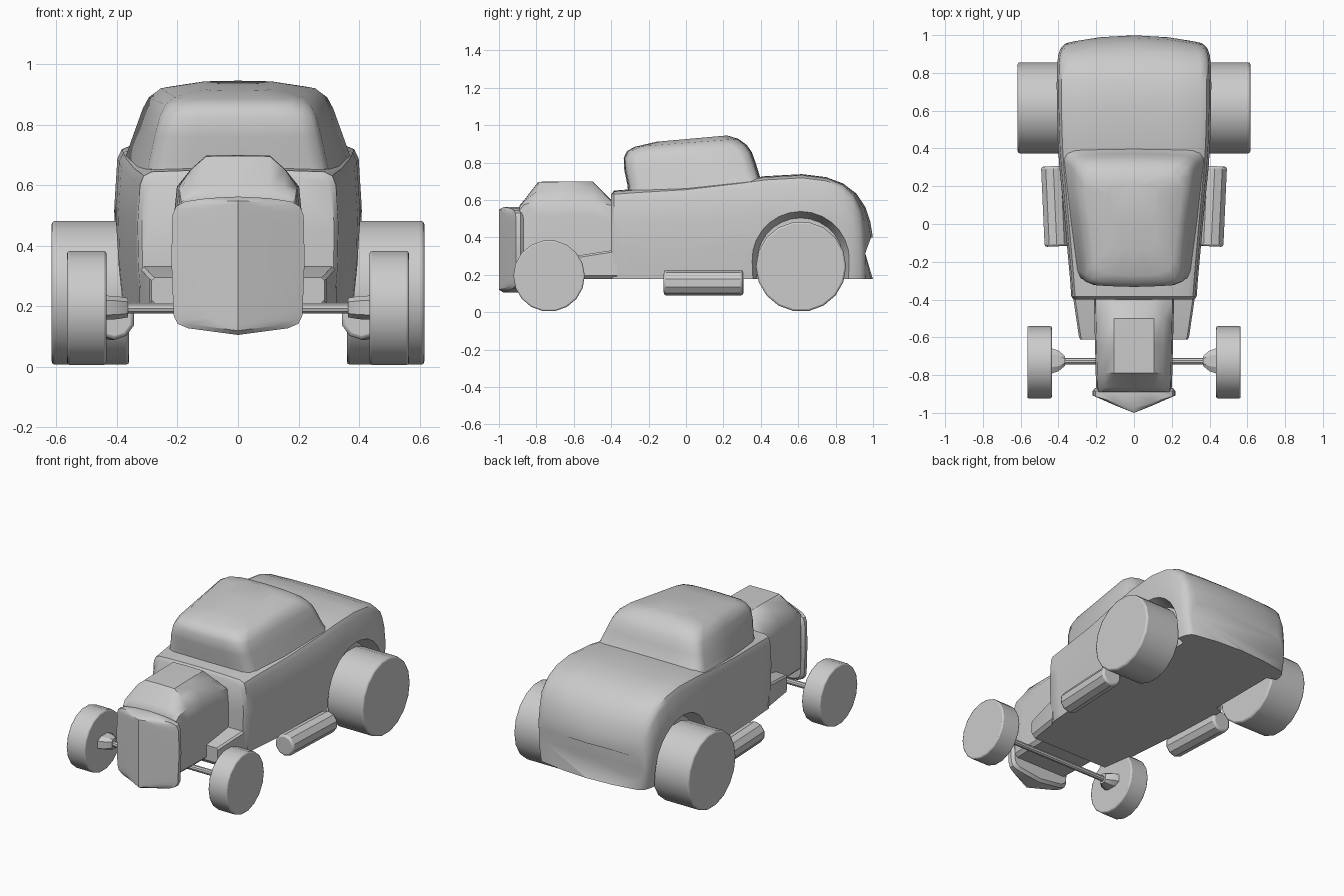
import bpy, bmesh, math
from mathutils import Vector

if "Cube" in bpy.data.objects:
    bpy.data.objects.remove(bpy.data.objects["Cube"])


def smooth(ob, angle=35):
    bpy.ops.object.select_all(action='DESELECT')
    ob.select_set(True)
    bpy.context.view_layer.objects.active = ob
    bpy.ops.object.shade_smooth_by_angle(angle=math.radians(angle))


def loft(name, rings, cap_end=True, angle=35):
    """Skin a closed solid through rings of equal point count."""
    bm = bmesh.new()
    vs = [[bm.verts.new(p) for p in r] for r in rings]
    n = len(rings[0])
    for a, b in zip(vs, vs[1:]):
        for i in range(n):
            j = (i + 1) % n
            bm.faces.new((a[i], a[j], b[j], b[i]))
    bm.faces.new(vs[0])
    if cap_end:
        bm.faces.new(vs[-1])
    bmesh.ops.remove_doubles(bm, verts=bm.verts, dist=0.0005)
    bmesh.ops.recalc_face_normals(bm, faces=bm.faces)
    me = bpy.data.meshes.new(name)
    bm.to_mesh(me)
    bm.free()
    ob = bpy.data.objects.new(name, me)
    bpy.context.collection.objects.link(ob)
    smooth(ob, angle)
    return ob


def mirrored(half):
    """Half outline from centre to centre -> full symmetric ring."""
    return [Vector(p) for p in half] + [Vector((-p[0], p[1], p[2])) for p in half[-2:0:-1]]


def cylinder(name, loc, radius, depth, sides, bevel=0.0, rot=(0, math.pi / 2, 0)):
    bpy.ops.mesh.primitive_cylinder_add(vertices=sides, radius=radius, depth=depth,
                                        location=loc, rotation=rot)
    ob = bpy.context.object
    ob.name = name
    if bevel:
        m = ob.modifiers.new("bevel", 'BEVEL')
        m.width = bevel
        m.segments = 2
        m.limit_method = 'ANGLE'
        m.angle_limit = math.radians(50)
    smooth(ob, 30)
    return ob


# main body: sections along y (y, half width, top, rear bow)
ZB = 0.177


def body_ring(y, w, top, bow):
    h = top - ZB
    pts = [(0, top), (.5 * w, top - .002), (.86 * w, top - .006), (.94 * w, top - .02),
           (.975 * w, top - .05), (w, ZB + .62 * h), (.99 * w, ZB + .3 * h),
           (.95 * w, ZB), (.5 * w, ZB), (0, ZB)]
    return mirrored([(x, y - bow * (x / .36) ** 2, z) for x, z in pts])


body = loft("body", [body_ring(*s) for s in [
    (-.40, .318, .63, 0), (-.385, .332, .65, 0), (-.30, .338, .657, 0), (0, .365, .675, 0),
    (.30, .395, .71, 0), (.42, .403, .727, 0), (.62, .409, .738, 0), (.75, .409, .722, 0),
    (.84, .407, .688, .005), (.91, .402, .635, .015), (.96, .39, .56, .028),
    (.985, .375, .485, .036), (.999, .355, .40, .042)]], angle=40)


# wheel arches, tapered inward and cut from the body
def arch_ring(x, r):
    pts = [(.612 + r * math.cos(math.pi * i / 14), .272 + r * math.sin(math.pi * i / 14))
           for i in range(15)]
    pts += [(.612 - r, .05), (.612 + r, .05)]
    return [Vector((x, y, z)) for y, z in pts]


for s in (1, -1):
    cutter = loft("arch_cutter", [arch_ring(s * .325, .232), arch_ring(s * .44, .28)])
    cutter.hide_render = True
    m = body.modifiers.new("arch", 'BOOLEAN')
    m.operation = 'DIFFERENCE'
    m.solver = 'EXACT'
    m.object = cutter
    bpy.context.view_layer.objects.active = body
    bpy.ops.object.modifier_apply(modifier=m.name)
    bpy.data.objects.remove(cutter)
smooth(body, 40)


# cabin: rounded plan outlines stacked upward
def cabin_ring(yf, yr, wf, wr, zf, zr, r):
    r = min(r, wf * .6)
    c, k = r * .29, r * .71
    pts = [(0, yf - .008), (wf * .5, yf - .004), (wf - r, yf), (wf - c, yf + c), (wf, yf + r),
           (wf + (wr - wf) * .5, (yf + yr) / 2), (wr, yr - r), (wr - c, yr - c),
           (wr - r, yr), (wr * .5, yr + .006), (0, yr + .01)]
    return mirrored([(x, y, zf + (zr - zf) * (y - yf) / (yr - yf)) for x, y in pts])


loft("cabin", [cabin_ring(*s) for s in [
    (-.30, .43, .305, .385, .62, .66, .05),
    (-.305, .385, .292, .362, .68, .725, .06),
    (-.322, .362, .275, .335, .76, .80, .06),
    (-.325, .342, .258, .315, .825, .855, .06),
    (-.308, .315, .24, .295, .862, .893, .07),
    (-.265, .27, .21, .255, .885, .926, .08),
    (-.15, .21, .11, .13, .912, .944, .06)]], angle=50)


# floor pan ahead of the firewall
def pan_ring(y, w, zb, zt):
    return mirrored([(0, y, zt), (w - .01, y, zt), (w, y, zt - .01), (w, y, zb + .02),
                     (w - .02, y, zb), (0, y, zb)])


loft("floor_pan", [pan_ring(-.612, .285, .20, .295), pan_ring(-.595, .292, .177, .30),
                   pan_ring(-.37, .325, .177, .335)])


# hood
def hood_ring(y, w, top):
    sh = min(.595, top - .025)
    return mirrored([(0, y, top), (.105, y, top - .002), (.155, y, (top + sh) / 2 + .006),
                     (w - .008, y, sh), (w, y, sh - .08), (w, y, .22), (w - .02, y, .20),
                     (0, y, .20)])


loft("hood", [hood_ring(*s) for s in [(-.89, .195, .57), (-.865, .20, .60), (-.79, .203, .697),
                                      (-.65, .206, .70), (-.50, .21, .70), (-.395, .212, .595)]],
     angle=40)

# grille shell with a vee-shaped front
outline = [(0, .562), (.10, .557), (.175, .546), (.205, .53), (.217, .50), (.22, .35),
           (.213, .17), (.20, .142), (.165, .127), (0, .105)]


def grille_ring(scale, yfun, flat=1):
    return mirrored([(x * scale * flat, yfun(x * scale * flat), .335 + (z - .335) * scale)
                     for x, z in outline])


def vee(x):
    return -1 + .42 * abs(x)


loft("grille_shell", [grille_ring(.93, lambda x: -.868), grille_ring(1, lambda x: -.885),
                      grille_ring(1, lambda x: vee(x) + .025 * (1 - abs(x) / .22)),
                      grille_ring(.94, lambda x: vee(x)),
                      grille_ring(.9, lambda x: vee(x) - .004 * abs(x) / .2, .5),
                      grille_ring(.9, vee, 0)], cap_end=False, angle=40)

# front axle
cylinder("front_axle", (0, -.727, .193), .018, .84, 10)

for s, side in ((1, "right"), (-1, "left")):
    # wheels
    cylinder("front_wheel_" + side, (s * .5, -.732, .194), .191, .13, 18, .008)
    cylinder("rear_wheel_" + side, (s * .4875, .615, .244), .241, .256, 18, .01)
    # front hub: tapered carrier
    loft("front_hub_" + side, [
        [Vector((s * x, -.725 + dy * a, .195 + dz * b)) for dy, dz in
         ((1, .6), (.5, 1), (-.5, 1), (-1, .6), (-1, -.6), (-.5, -1), (.5, -1), (1, -.6))]
        for x, a, b in ((.364, .025, .032), (.40, .055, .038), (.44, .068, .04))], angle=25)
    # side tank beside the sill
    cylinder("side_tank_" + side, (s * .418, .094, .157), .068, .425, 10, .012,
             (math.pi / 2, 0, -s * .045))
